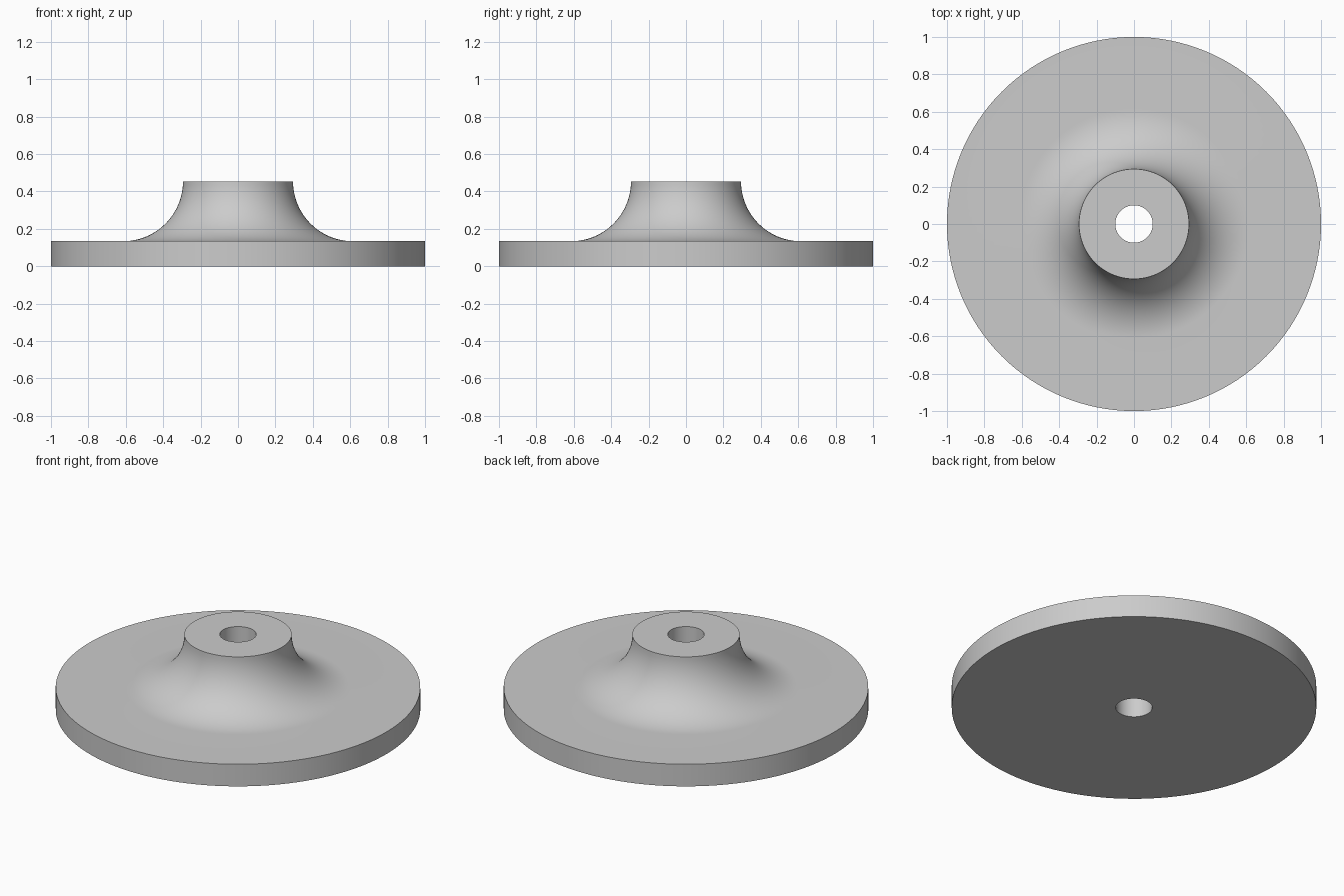
import bpy, bmesh, math

if "Cube" in bpy.data.objects:
    bpy.data.objects.remove(bpy.data.objects["Cube"])

SEGMENTS = 128
BORE, HUB, RIM = 0.10, 0.294, 1.0
BASE_TOP, HUB_TOP = 0.134, 0.4545
FILLET = HUB_TOP - BASE_TOP

grey = bpy.data.materials.new("light_grey")
grey.diffuse_color = (0.6, 0.6, 0.6, 1)
grey.use_nodes = True
grey.node_tree.nodes["Principled BSDF"].inputs["Base Color"].default_value = grey.diffuse_color

# Closed half section: bore, base, rim, then concave fillet up to the hub top
profile = [(BORE, HUB_TOP), (BORE, 0), (RIM, 0), (RIM, BASE_TOP)]
for i in range(25):
    a = math.pi / 2 * i / 24
    profile.append((HUB + FILLET - FILLET * math.sin(a),
                    HUB_TOP - FILLET * math.cos(a)))

# Revolve the section around z
bm = bmesh.new()
rings = []
for s in range(SEGMENTS):
    t = 2 * math.pi * s / SEGMENTS
    rings.append([bm.verts.new((r * math.cos(t), r * math.sin(t), z))
                  for r, z in profile])
n = len(profile)
for s in range(SEGMENTS):
    a, b = rings[s], rings[(s + 1) % SEGMENTS]
    for i in range(n):
        j = (i + 1) % n
        bm.faces.new((a[i], a[j], b[j], b[i]))
bmesh.ops.recalc_face_normals(bm, faces=bm.faces)

mesh = bpy.data.meshes.new("flanged_hub")
bm.to_mesh(mesh)
bm.free()
mesh.materials.append(grey)
hub = bpy.data.objects.new("flanged_hub", mesh)
bpy.context.collection.objects.link(hub)

# Smooth curves, sharp rims
bpy.context.view_layer.objects.active = hub
hub.select_set(True)
bpy.ops.object.shade_smooth_by_angle(angle=math.radians(30))
